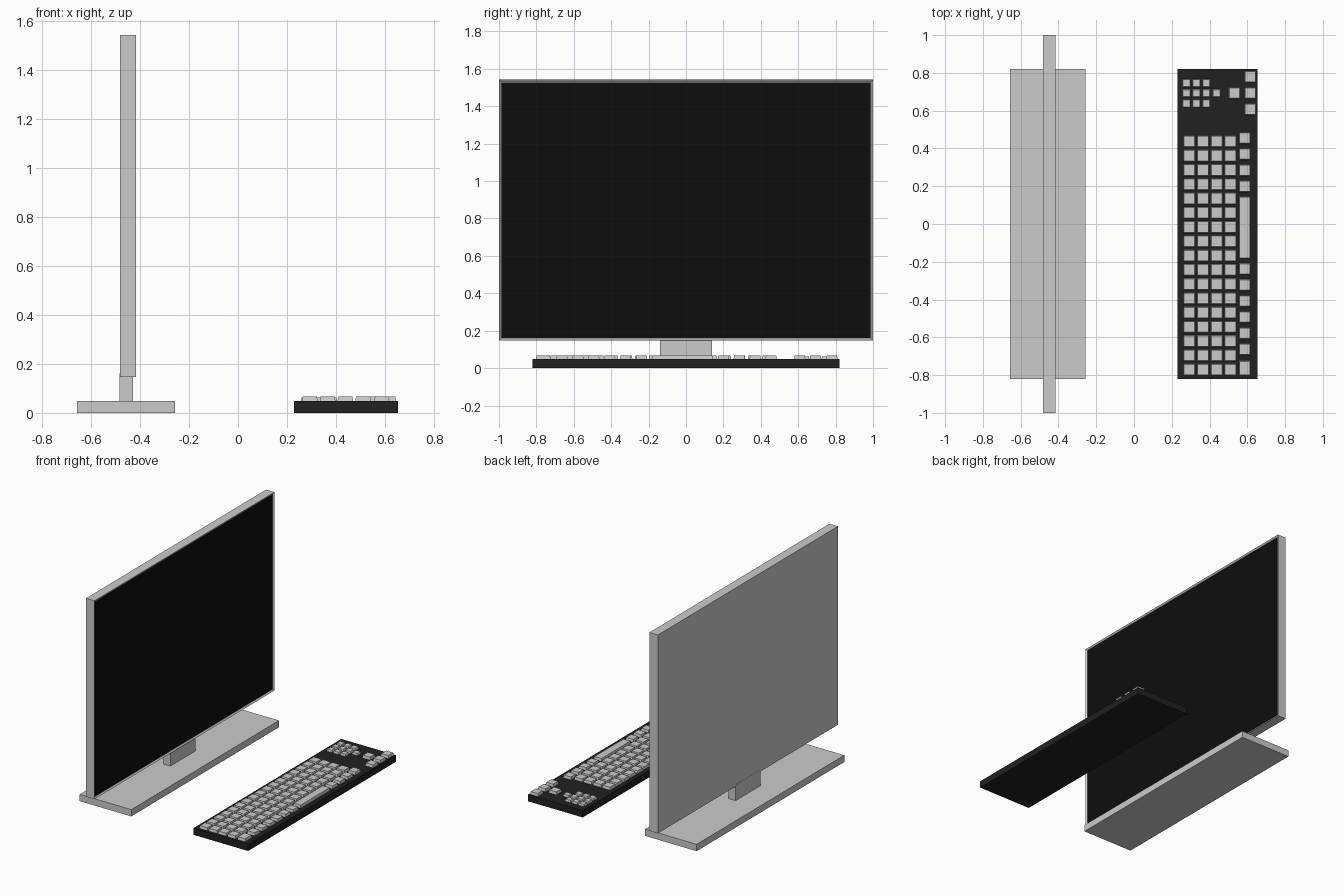
import bpy, bmesh

if "Cube" in bpy.data.objects:
    bpy.data.objects.remove(bpy.data.objects["Cube"])


def paint(obj, name, color):
    mat = bpy.data.materials.get(name) or bpy.data.materials.new(name)
    mat.diffuse_color = color
    mat.use_nodes = True
    mat.node_tree.nodes["Principled BSDF"].inputs["Base Color"].default_value = mat.diffuse_color
    obj.data.materials.append(mat)


def finish(name, bm):
    mesh = bpy.data.meshes.new(name)
    bm.to_mesh(mesh)
    bm.free()
    obj = bpy.data.objects.new(name, mesh)
    bpy.context.collection.objects.link(obj)
    return obj


def add_box(bm, x, y, z, taper=0.0):
    """Box from (min, max) ranges; taper pulls the top edges inwards."""
    verts = bmesh.ops.create_cube(bm, size=1)["verts"]
    for v in verts:
        t = taper if v.co.z > 0 else 0
        v.co = [(a + b) / 2 + c * (b - a - 2 * s)
                for (a, b), c, s in zip((x, y, z), v.co, (t, t, 0))]
    return verts


def box(name, x, y, z):
    bm = bmesh.new()
    add_box(bm, x, y, z)
    return finish(name, bm)


# Monitor stand
box("stand_base", (-0.657, -0.256), (-0.82, 0.82), (0, 0.048))
box("stand_neck", (-0.483, -0.428), (-0.14, 0.138), (0.048, 0.16))

# Monitor housing with a shallow recess on the front
bm = bmesh.new()
add_box(bm, (-0.482, -0.416), (-1, 1), (0.147, 1.542))
front = [f for f in bm.faces if f.normal.x > 0.9] or \
    [max(bm.faces, key=lambda f: f.calc_center_median().x)]
bm.normal_update()
bmesh.ops.inset_region(bm, faces=front, thickness=0.014)
bmesh.ops.translate(bm, verts=front[0].verts, vec=(-0.008, 0, 0))
finish("monitor_housing", bm)

# Black screen panel sitting in the recess
screen = box("screen", (-0.44, -0.421), (-0.986, 0.986), (0.161, 1.528))
paint(screen, "screen_black", (0.004, 0.004, 0.004, 1))

# Keyboard body
body = box("keyboard_body", (0.229, 0.653), (-0.82, 0.82), (0, 0.048))
paint(body, "keyboard_black", (0.015, 0.015, 0.015, 1))


def keys(name, centres, sx, sy, top=0.067):
    bm = bmesh.new()
    for x, y in centres:
        add_box(bm, (x - sx / 2, x + sx / 2), (y - sy / 2, y + sy / 2), (0.046, top), 0.004)
    return finish(name, bm)


# Main block of keys
keys("main_keys", [(0.293 + 0.0724 * i, 0.437 - 0.0755 * j)
                   for i in range(4) for j in range(17)], 0.065, 0.064)

# Bottom row: small keys either side of the space bar, one wider corner key
row = [0.455 - 0.085 * i for i in range(4)] + [-0.238 - 0.085 * i for i in range(6)]
keys("bottom_row_keys", [(0.586, y) for y in row], 0.062, 0.062)
keys("space_bar", [(0.586, -0.019)], 0.062, 0.33)
keys("corner_key", [(0.586, -0.763)], 0.062, 0.08)

# Small number keys
pad = [(0.278 + 0.0525 * i, 0.746 - 0.054 * j) for i in range(3) for j in range(3)]
keys("number_keys", pad + [(0.437, 0.692)], 0.044, 0.044, 0.062)

# Arrow keys
keys("arrow_keys", [(0.532, 0.693), (0.615, 0.78), (0.615, 0.693), (0.615, 0.608)],
     0.062, 0.062)
